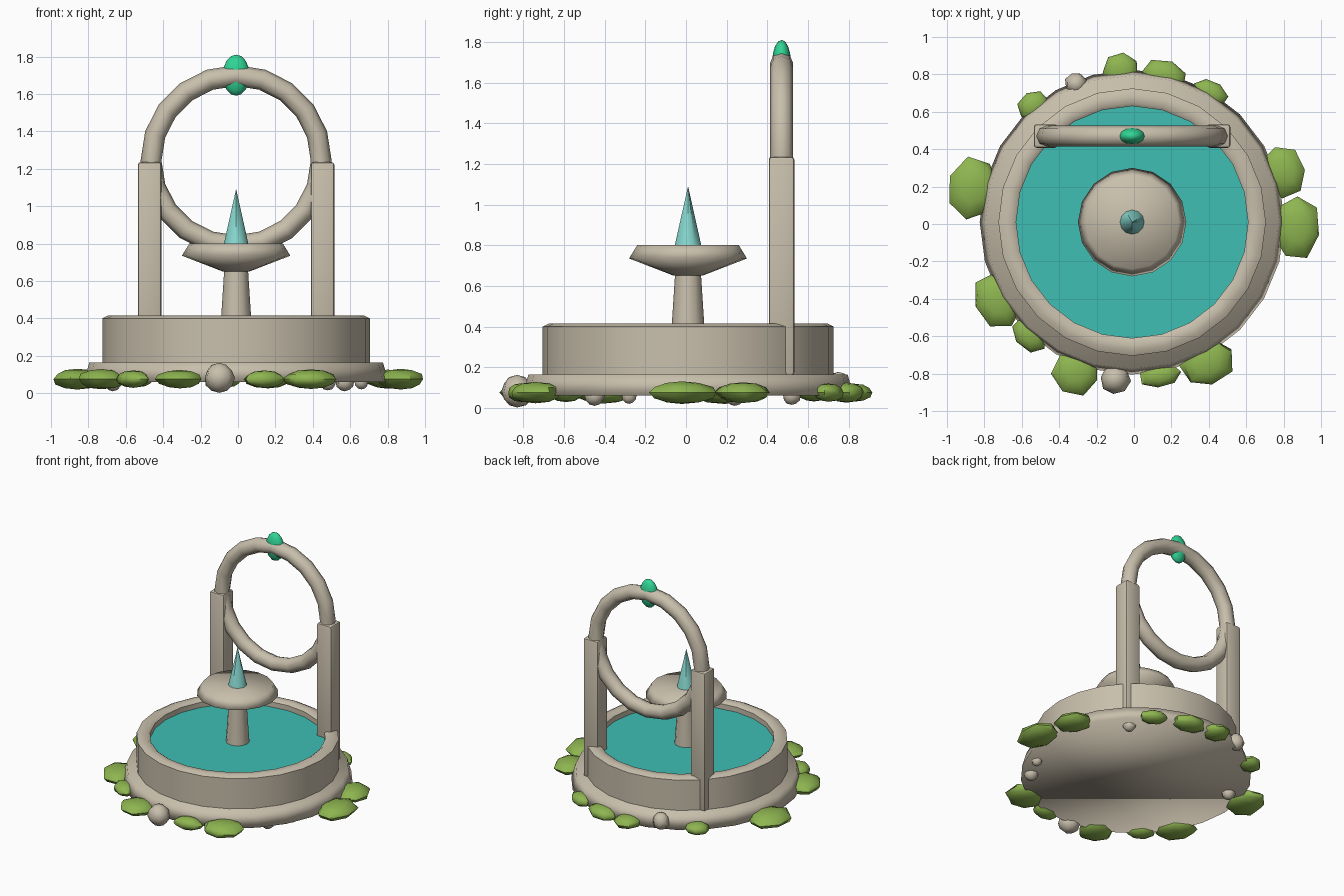
import bpy, bmesh, math, random
from mathutils import Matrix, Vector

random.seed(4)
cube = bpy.data.objects.get("Cube")
if cube:
    bpy.data.objects.remove(cube)

CENTRE = Vector((-0.01, 0.01, 0))
ARCH_Y = 0.47


def material(name, rgb):
    m = bpy.data.materials.new(name)
    m.use_nodes = True
    m.diffuse_color = (*rgb, 1)
    m.node_tree.nodes["Principled BSDF"].inputs["Base Color"].default_value = (*rgb, 1)
    return m


STONE = material("warm stone", (0.58, 0.52, 0.41))
WATER = material("pool water", (0.05, 0.52, 0.46))
JET = material("pale water", (0.24, 0.68, 0.62))
GEM = material("emerald", (0.03, 0.66, 0.30))
LEAF = material("leaf green", (0.27, 0.46, 0.08))


def finish(name, bm, mat, angle=None, location=CENTRE):
    """Turn a bmesh into a shaded object."""
    bmesh.ops.recalc_face_normals(bm, faces=bm.faces)
    mesh = bpy.data.meshes.new(name)
    bm.to_mesh(mesh)
    bm.free()
    mesh.materials.append(mat)
    ob = bpy.data.objects.new(name, mesh)
    ob.location = location
    bpy.context.collection.objects.link(ob)
    bpy.ops.object.select_all(action="DESELECT")
    ob.select_set(True)
    bpy.context.view_layer.objects.active = ob
    if angle is None:
        bpy.ops.object.shade_smooth()
    else:
        bpy.ops.object.shade_smooth_by_angle(angle=math.radians(angle))
    return ob


def lathe(name, profile, sides, mat, angle=None, closed=False):
    """Revolve (radius, height) points; open profiles get end caps."""
    bm = bmesh.new()
    rings = []
    for r, z in profile:
        turn = [2 * math.pi * i / sides for i in range(sides)]
        rings.append([bm.verts.new((r * math.cos(a), r * math.sin(a), z)) for a in turn])
    pairs = list(zip(rings, rings[1:]))
    if closed:
        pairs.append((rings[-1], rings[0]))
    else:
        bm.faces.new(rings[0])
        bm.faces.new(rings[-1])
    for low, high in pairs:
        for i in range(sides):
            j = (i + 1) % sides
            bm.faces.new((low[i], low[j], high[j], high[i]))
    bmesh.ops.remove_doubles(bm, verts=bm.verts, dist=0.0005)
    return finish(name, bm, mat, angle)


# Basin: stepped base, hollow wall and water surface
lathe("base_step", [(0.815, 0.06), (0.785, 0.165)], 24, STONE)
lathe("basin_wall", [(0.715, 0.15), (0.715, 0.40), (0.685, 0.415),
                     (0.64, 0.415), (0.62, 0.40), (0.62, 0.15)], 24, STONE, 50, closed=True)
lathe("pool_water", [(0.63, 0.34), (0.63, 0.36)], 24, WATER, 30)

# Central fountain
lathe("fountain_column", [(0.085, 0.33), (0.063, 0.67)], 12, STONE, 40)
lathe("fountain_bowl", [(0.07, 0.65), (0.29, 0.735), (0.25, 0.80)], 16, STONE)
lathe("water_jet", [(0.066, 0.795), (0.0005, 1.09)], 12, JET, 40)

# Arch: two pillars and a ring
for side, word in ((-1, "right"), (1, "left")):
    bm = bmesh.new()
    bmesh.ops.create_cube(bm, size=1, matrix=Matrix.Diagonal((0.125, 0.125, 1.075, 1)))
    bmesh.ops.bevel(bm, geom=bm.edges[:], offset=0.014, segments=2,
                    profile=0.5, affect="EDGES")
    finish(word + "_pillar", bm, STONE, 40, (CENTRE.x + side * 0.4625, ARCH_Y, 0.6975))

bpy.ops.mesh.primitive_torus_add(major_segments=20, minor_segments=8, major_radius=0.455,
                                 minor_radius=0.056, location=(CENTRE.x, ARCH_Y, 1.243),
                                 rotation=(math.pi / 2, 0, 0))
ring = bpy.context.object
ring.name = "arch_ring"
ring.data.materials.append(STONE)
bpy.ops.object.shade_smooth()

# Gem set in the top of the ring
bm = bmesh.new()
bmesh.ops.create_uvsphere(bm, u_segments=12, v_segments=8, radius=1,
                          matrix=Matrix.Diagonal((0.072, 0.046, 0.11, 1)))
finish("arch_gem", bm, GEM, None, (CENTRE.x, ARCH_Y, 1.70))


def lump(name, x, y, z, radial, across, height, mat, sides):
    """Irregular squashed blob, turned to point away from the centre."""
    bm = bmesh.new()
    bmesh.ops.create_uvsphere(bm, u_segments=sides, v_segments=6, radius=1)
    for v in bm.verts:
        v.co.xy *= random.uniform(0.92, 1.06)
    bm.transform(Matrix.Rotation(math.atan2(y, x), 4, "Z")
                 @ Matrix.Diagonal((radial, across, height, 1)))
    finish(name, bm, mat, 50, (x, y, z))


# Foliage around the base: x, y, radial size, size across
bushes = [
    (-0.86, 0.19, 0.14, 0.17), (-0.73, -0.41, 0.13, 0.16), (-0.56, -0.59, 0.08, 0.11),
    (-0.31, -0.79, 0.13, 0.13), (0.14, -0.81, 0.065, 0.11), (0.39, -0.74, 0.13, 0.15),
    (0.87, -0.02, 0.13, 0.17), (0.80, 0.28, 0.12, 0.14), (0.16, 0.79, 0.09, 0.13),
    (0.41, 0.70, 0.07, 0.10), (-0.07, 0.82, 0.10, 0.10), (-0.54, 0.63, 0.08, 0.09)]
for n, (x, y, radial, across) in enumerate(bushes):
    lump(f"bush_{n + 1}", x, y, 0.075, radial, across, 0.03 + across * 0.15, LEAF, 7)

# Pebbles: x, y, z, size
pebbles = [
    (-0.10, -0.83, 0.082, 0.08), (-0.31, 0.75, 0.115, 0.062), (0.57, -0.45, 0.06, 0.05),
    (0.66, -0.28, 0.06, 0.04), (0.48, 0.52, 0.06, 0.045), (-0.67, 0.24, 0.06, 0.05)]
for n, (x, y, z, size) in enumerate(pebbles):
    lump(f"pebble_{n + 1}", x, y, z, size, size, size, STONE, 8)
